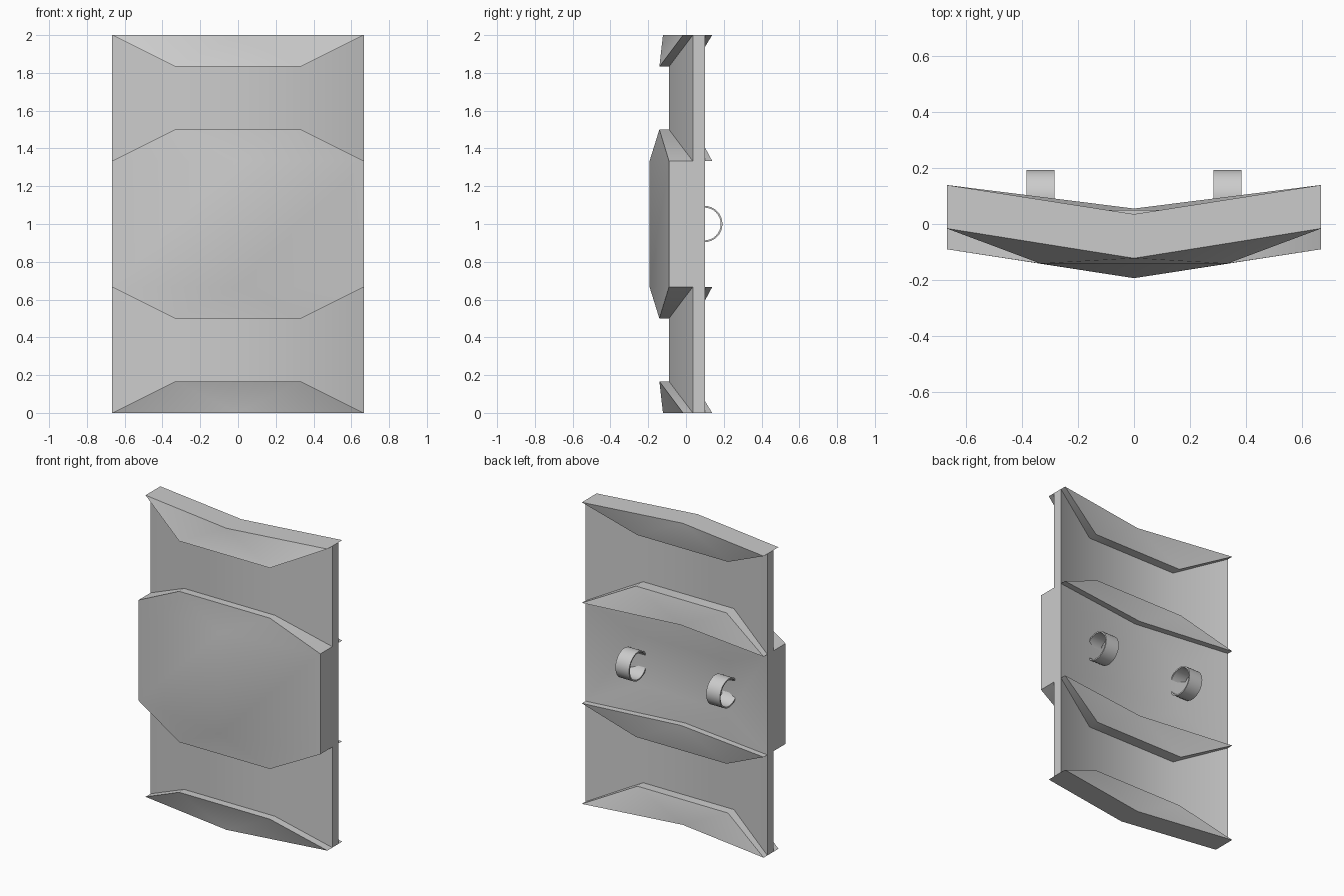
import bpy, bmesh, math
from collections import Counter

if "Cube" in bpy.data.objects:
    bpy.data.objects.remove(bpy.data.objects["Cube"])

W, H = 0.667, 0.333  # half width, half width of the flat middle


def shell(name, pts, faces, back_faces=None):
    """Closed solid from (x, z, front y, back y) points and front faces."""
    n = len(pts)
    verts = [(x, f, z) for x, z, f, b in pts] + [(x, b, z) for x, z, f, b in pts]
    edges = [(f[i - 1], f[i]) for f in faces for i in range(len(f))]
    count = Counter(frozenset(e) for e in edges)
    rim = [e for e in edges if count[frozenset(e)] == 1]
    polys = [tuple(f) for f in faces]
    polys += [tuple(i + n for i in reversed(f)) for f in back_faces or faces]
    polys += [(b, a, a + n, b + n) for a, b in rim]
    mesh = bpy.data.meshes.new(name)
    mesh.from_pydata(verts, [], polys)
    bm = bmesh.new()
    bm.from_mesh(mesh)
    bmesh.ops.delete(bm, geom=[v for v in bm.verts if not v.link_faces], context='VERTS')
    bmesh.ops.recalc_face_normals(bm, faces=bm.faces)
    bm.to_mesh(mesh)
    bm.free()
    ob = bpy.data.objects.new(name, mesh)
    bpy.context.collection.objects.link(ob)
    smooth(ob)


def smooth(ob):
    bpy.ops.object.select_all(action='DESELECT')
    ob.select_set(True)
    bpy.context.view_layer.objects.active = ob
    bpy.ops.object.shade_smooth_by_angle(angle=math.radians(30))


def wedge(name, z_v, z_flat, edge, mid, flat):
    """Bar with a V edge at z_v and a straight edge at z_flat."""
    pts = [(0, z_v, *mid), (W, z_v, *edge), (H, z_flat, *flat),
           (-H, z_flat, *flat), (-W, z_v, *edge)]
    shell(name, pts, [(0, 1, 2), (0, 2, 3), (0, 3, 4)])


# Upper and lower halves repeat: bent sheet, outer rim, rear rib
for side, m in (("upper", lambda z: z), ("lower", lambda z: 2 - z)):
    pts = []
    for x, f, z0, z1 in ((-W, 0.036, 1.333, 2), (-H, -0.09, 1.5, 1.833),
                         (H, -0.09, 1.5, 1.833), (W, 0.036, 1.333, 2)):
        pts += [(x, m(z0), f, f + 0.064), (x, m(z1), f, f + 0.064)]
    shell(side + "_sheet", pts, [(i, i + 2, i + 3, i + 1) for i in (0, 2, 4)])
    wedge(side + "_rim", m(2), m(1.833),
          (-0.016, 0.139), (-0.122, 0.035), (-0.141, 0.035))
    wedge(side + "_rear_rib", m(1.333), m(1.5),
          (0.095, 0.139), (0.0, 0.055), (-0.035, 0.05))

# Eight-sided central panel: ridge in front, shallow recess behind
edge, flat, mid = (-0.09, 0.10), (-0.141, -0.03), (-0.193, 0.012)
inner = (0, 0.02)
panel = [(-W, 0.667, *edge), (-W, 1.333, *edge), (-H, 1.5, *flat), (H, 1.5, *flat),
         (W, 1.333, *edge), (W, 0.667, *edge), (H, 0.5, *flat), (-H, 0.5, *flat),
         (0, 1.333, *mid), (0, 0.667, *mid),
         (-H, 0.833, *inner), (-H, 1.167, *inner), (H, 1.167, *inner), (H, 0.833, *inner)]
ends = [(1, 8, 2), (2, 8, 3), (3, 8, 4), (0, 7, 9), (7, 6, 9), (6, 5, 9)]
shell("central_panel", panel,
      ends + [(0, 9, 8, 1), (9, 5, 4, 8)],
      ends + [(0, 10, 11, 1), (1, 11, 8), (8, 11, 12), (8, 12, 4), (4, 12, 13, 5),
              (5, 13, 9), (9, 13, 10), (9, 10, 0), (10, 13, 12, 11)])

# Two thin arm loops on the back, sunk into the panel
N = 32
for side, cx in (("left", -H), ("right", H)):
    bm = bmesh.new()
    rings = []
    for x, r in ((-0.05, 0.096), (0.05, 0.096), (0.05, 0.087), (-0.05, 0.087)):
        rings.append([bm.verts.new((cx + x, 0.097 + r * math.cos(2 * math.pi * i / N),
                                    1 + r * math.sin(2 * math.pi * i / N)))
                      for i in range(N)])
    for k in range(4):
        a, b = rings[k], rings[(k + 1) % 4]
        for i in range(N):
            j = (i + 1) % N
            bm.faces.new((a[i], a[j], b[j], b[i]))
    bmesh.ops.recalc_face_normals(bm, faces=bm.faces)
    mesh = bpy.data.meshes.new(side + "_arm_loop")
    bm.to_mesh(mesh)
    bm.free()
    loop = bpy.data.objects.new(side + "_arm_loop", mesh)
    bpy.context.collection.objects.link(loop)
    smooth(loop)
